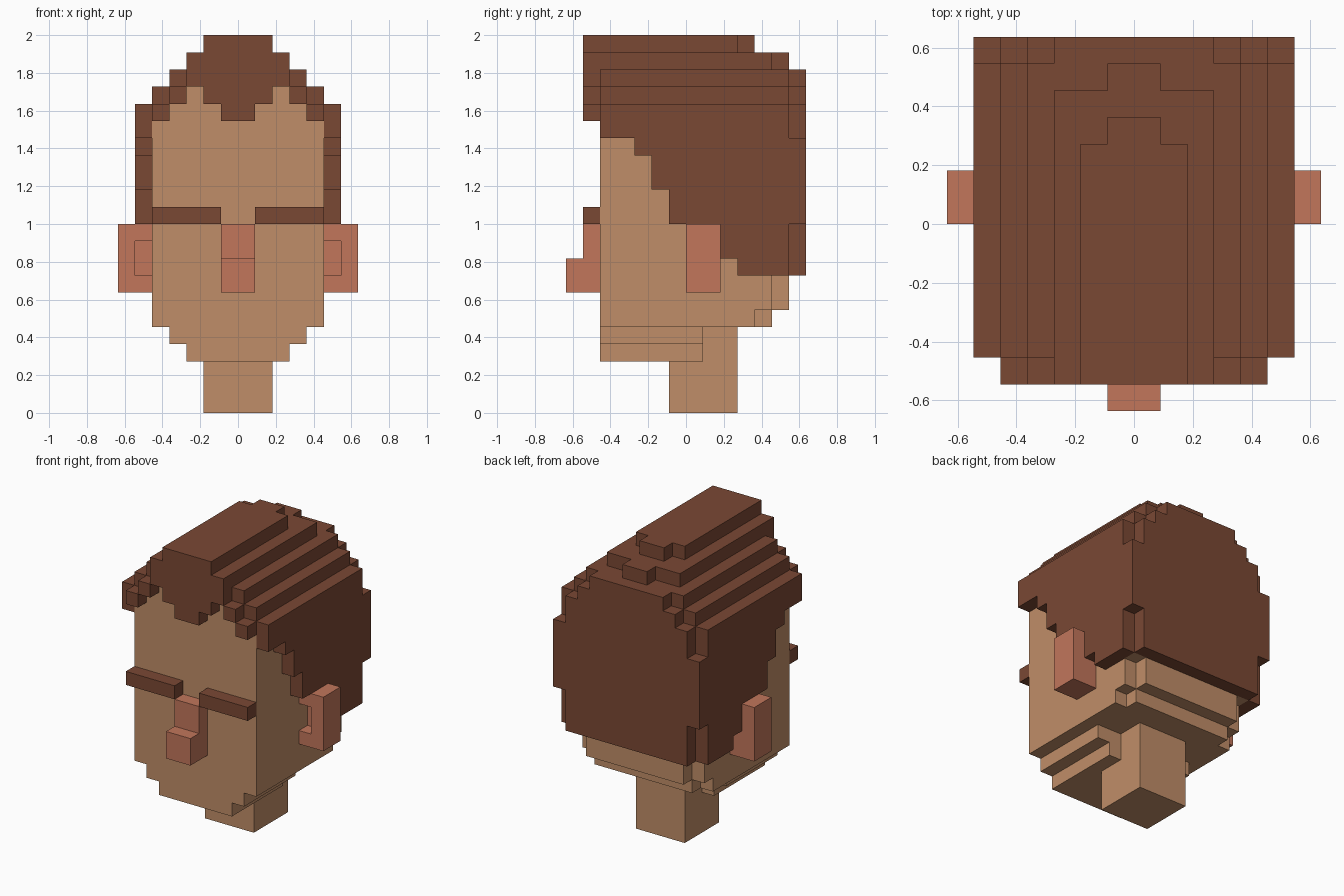
import bpy, bmesh
from mathutils import Vector

if "Cube" in bpy.data.objects:
    bpy.data.objects.remove(bpy.data.objects["Cube"], do_unlink=True)

UNIT = 1 / 11  # edge length of one block


def material(name, rgb):
    m = bpy.data.materials.new(name)
    m.use_nodes = True
    m.diffuse_color = (*rgb, 1)
    bsdf = m.node_tree.nodes["Principled BSDF"]
    bsdf.inputs["Base Color"].default_value = (*rgb, 1)
    bsdf.inputs["Roughness"].default_value = 0.9
    return m


skin = material("skin", (0.527, 0.270, 0.138))
rosy = material("rosy skin", (0.539, 0.181, 0.105))
brown = material("brown hair", (0.195, 0.065, 0.034))

cells = {}  # block position -> part name


def fill(part, x, y, z, mirror=False):
    """Fill a box of blocks with a part, optionally on both sides."""
    for i in range(*x):
        for j in range(*y):
            for k in range(*z):
                if part is None:
                    cells.pop((i, j, k), None)
                else:
                    cells[i, j, k] = part
    if mirror:
        fill(part, (-x[1], -x[0]), y, z)


def wide(part, half, y, z):
    """Fill a box that is centred on x."""
    fill(part, (-half, half), y, z)


# Neck, stepped jaw and rounded back of the skull
wide("neck", 2, (-1, 3), (0, 5))
wide("head", 3, (-5, 1), (3, 4))
wide("head", 4, (-5, 1), (4, 5))
wide("head", 5, (-5, 4), (5, 6))
wide("head", 4, (4, 5), (5, 6))
wide("head", 5, (-5, 5), (6, 8))
wide("head", 4, (5, 6), (6, 8))
wide("head", 5, (-5, 6), (8, 18))

# Stepped crown of the hair
wide("hair", 5, (-5, 6), (18, 19))
wide("hair", 4, (-5, 6), (19, 20))
wide("hair", 3, (-6, 5), (20, 21))
wide("hair", 1, (5, 6), (20, 21))
wide("hair", 2, (-6, 3), (21, 22))
wide("hair", 1, (3, 4), (21, 22))

# Forehead reaching up under the fringe
wide("head", 3, (-5, -4), (18, 19))

# Fringe
for column, bottom, top in [(0, 17, 21), (1, 18, 21), (2, 19, 21), (3, 18, 19), (4, 17, 18)]:
    fill("hair", (column, column + 1), (-6, -5), (bottom, top), mirror=True)

# Sides of the hair, stepping down towards the back
for start, end, bottom in [(-5, -3, 16), (-3, -2, 15), (-2, -1, 13), (-1, 2, 11), (2, 3, 9), (3, 6, 8)]:
    fill("hair", (5, 6), (start, end), (bottom, 18), mirror=True)

# Back of the hair
for half, bottom, top in [(5, 8, 11), (6, 11, 16), (5, 16, 18), (4, 18, 19), (3, 19, 20)]:
    wide("hair", half, (6, 7), (bottom, top))

# Ears with a hollow at the front
for name, x in [("left_ear", (5, 7)), ("right_ear", (-7, -5))]:
    fill(name, x, (0, 2), (7, 11))
fill(None, (5, 6), (0, 1), (8, 10), mirror=True)

# Eyebrows and nose
fill("left_eyebrow", (1, 5), (-6, -5), (11, 12))
fill("right_eyebrow", (-5, -1), (-6, -5), (11, 12))
wide("nose", 1, (-6, -5), (7, 11))
wide("nose", 1, (-7, -6), (7, 9))


def build(part, mat):
    """Make one mesh from the exposed sides of a part's blocks."""
    bm = bmesh.new()
    for cell in [c for c, owner in cells.items() if owner == part]:
        for axis in range(3):
            for sign in (-1, 1):
                step = Vector((0, 0, 0))
                step[axis] = sign
                centre = Vector(cell)
                if tuple(int(v) for v in centre + step) in cells:
                    continue
                u, v = Vector((0, 0, 0)), Vector((0, 0, 0))
                u[(axis + 1) % 3] = 0.5
                v[(axis + 2) % 3] = 0.5 * sign
                mid = centre + Vector((0.5, 0.5, 0.5)) + step / 2
                corners = (mid - u - v, mid + u - v, mid + u + v, mid - u + v)
                bm.faces.new([bm.verts.new(p * UNIT) for p in corners])
    bmesh.ops.remove_doubles(bm, verts=bm.verts, dist=0.001)
    bmesh.ops.dissolve_limit(bm, angle_limit=0.01, verts=bm.verts, edges=bm.edges)
    mesh = bpy.data.meshes.new(part)
    bm.to_mesh(mesh)
    bm.free()
    mesh.materials.append(mat)
    bpy.context.collection.objects.link(bpy.data.objects.new(part, mesh))


for part in ("neck", "head"):
    build(part, skin)
for part in ("left_ear", "right_ear", "nose"):
    build(part, rosy)
for part in ("hair", "left_eyebrow", "right_eyebrow"):
    build(part, brown)
